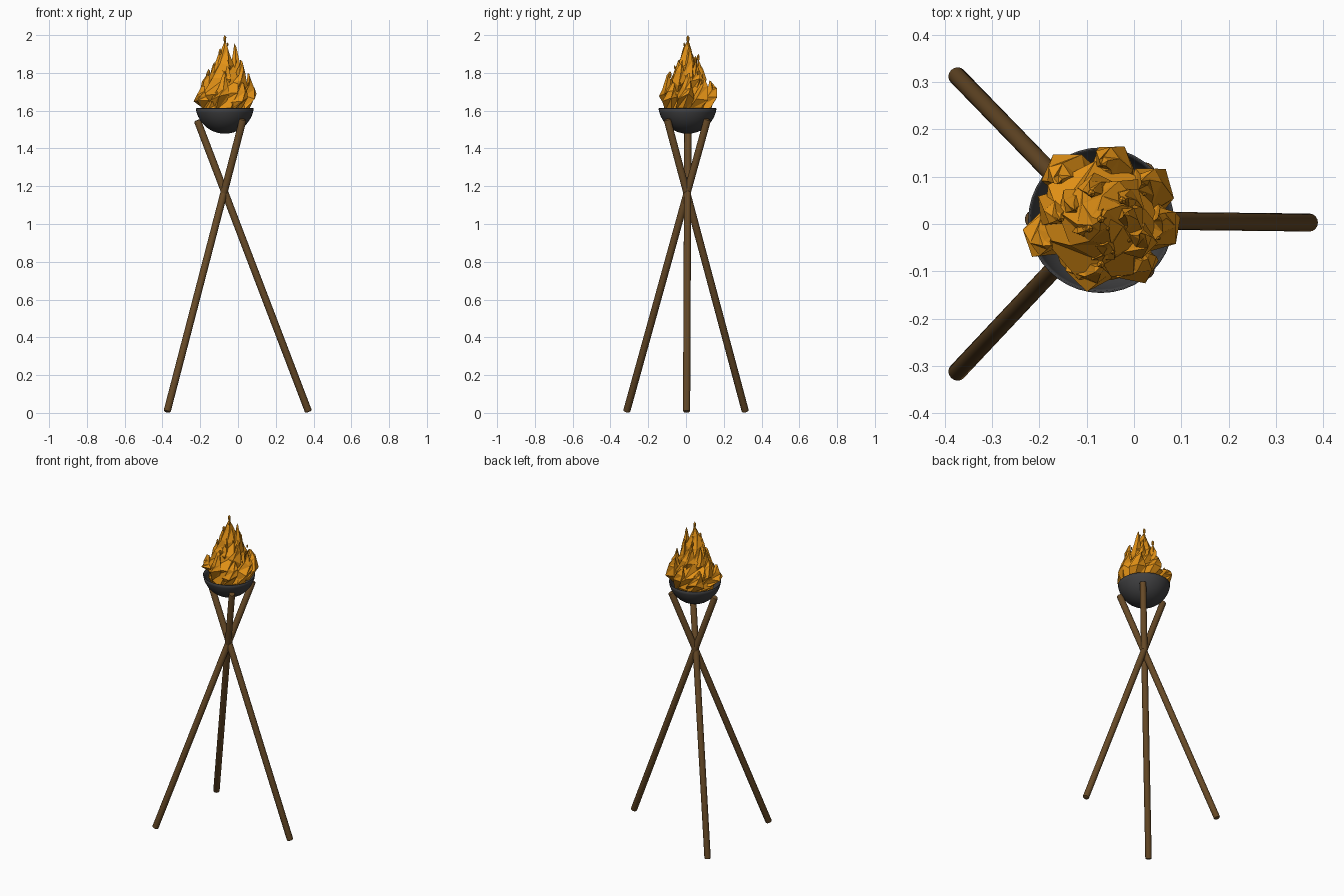
import bpy, bmesh, math, random
from mathutils import Vector, Matrix

random.seed(4)
if "Cube" in bpy.data.objects:
    bpy.data.objects.remove(bpy.data.objects["Cube"], do_unlink=True)

CENTER = Vector((-0.07, 0.008, 0))


def material(name, color, rough=0.8):
    m = bpy.data.materials.new(name)
    m.use_nodes = True
    m.diffuse_color = (*color, 1)
    bsdf = next(n for n in m.node_tree.nodes if n.type == 'BSDF_PRINCIPLED')
    bsdf.inputs["Base Color"].default_value = (*color, 1)
    bsdf.inputs["Roughness"].default_value = rough
    return m


WOOD = material("brown wood", (0.135, 0.068, 0.02))
IRON = material("dark iron", (0.05, 0.05, 0.052))
FIRE = material("orange flame", (0.78, 0.29, 0.008))


def finish(name, bm, mat, smooth=False):
    bmesh.ops.recalc_face_normals(bm, faces=bm.faces)
    me = bpy.data.meshes.new(name)
    bm.to_mesh(me)
    bm.free()
    me.materials.append(mat)
    ob = bpy.data.objects.new(name, me)
    bpy.context.collection.objects.link(ob)
    if smooth:
        bpy.ops.object.select_all(action='DESELECT')
        ob.select_set(True)
        bpy.context.view_layer.objects.active = ob
        bpy.ops.object.shade_smooth_by_angle(angle=math.radians(40))
    return ob


def skin(bm, rings, tip):
    """Join rings of points with triangles, then close both ends."""
    rows = [[bm.verts.new(p) for p in ring] for ring in rings]
    n = len(rows[0])
    for a, b in zip(rows, rows[1:]):
        for i in range(n):
            j = (i + 1) % n
            bm.faces.new((a[i], a[j], b[j]))
            bm.faces.new((a[i], b[j], b[i]))
    top = bm.verts.new(tip)
    for i in range(n):
        bm.faces.new((rows[-1][i], rows[-1][(i + 1) % n], top))
    bm.faces.new(rows[0][::-1])


def circle(c, r, n, turn=0.0, rough=0.0):
    pts = []
    for i in range(n):
        a = turn + math.tau * i / n
        s = r * (1 + random.uniform(-rough, rough))
        lift = random.uniform(-rough, rough) * 0.2
        pts.append(Vector((c[0] + s * math.cos(a), c[1] + s * math.sin(a), c[2] + lift)))
    return pts


# Three crossed poles with softened ends
def pole(name, foot, head):
    foot, head = Vector(foot), Vector(head)
    axis = head - foot
    place = Matrix.Translation((foot + head) / 2) @ axis.to_track_quat('Z', 'Y').to_matrix().to_4x4()
    bm = bmesh.new()
    bmesh.ops.create_cone(bm, cap_ends=True, segments=16, radius1=0.019, radius2=0.019,
                          depth=axis.length, matrix=place)
    caps = [e for e in bm.edges if any(len(f.verts) > 4 for f in e.link_faces)]
    bmesh.ops.bevel(bm, geom=caps, offset=0.008, segments=2, profile=0.5, affect='EDGES')
    finish(name, bm, WOOD, True)


pole("left_pole", (0.374, 0.003, 0.005), (-0.216, 0.01, 1.55))
pole("back_right_pole", (-0.376, 0.315, 0.005), (0.027, -0.1, 1.555))
pole("front_right_pole", (-0.376, -0.315, 0.005), (0.027, 0.114, 1.555))

# Open round bowl
bm = bmesh.new()
steps, sides = 10, 40
profile = []
for k in range(steps + 1):
    a = math.radians(82) * k / steps
    profile.append(bm.verts.new(CENTER + Vector((0.15 * math.sin(a) / math.sin(math.radians(82)), 0,
                                                 1.634 - 0.152 * math.cos(a)))))
edges = [bm.edges.new(pair) for pair in zip(profile, profile[1:])]
bmesh.ops.spin(bm, geom=profile + edges, cent=CENTER, axis=(0, 0, 1),
               angle=math.tau, steps=sides, use_duplicate=False)
bmesh.ops.remove_doubles(bm, verts=bm.verts, dist=0.0005)
bowl = finish("bowl", bm, IRON, True)
shell = bowl.modifiers.new("thickness", 'SOLIDIFY')
shell.thickness = 0.004
shell.offset = -1

# Twisted faceted body of the fire
bm = bmesh.new()
layers = [(1.53, 0.09), (1.6, 0.122), (1.685, 0.127), (1.77, 0.09), (1.85, 0.052), (1.92, 0.022)]
rings = [circle(CENTER + Vector((0, 0, z)), r, 7, 0.38 * k, 0.07) for k, (z, r) in enumerate(layers)]
skin(bm, rings, CENTER + Vector((0, 0, 1.97)))
finish("flame_body", bm, FIRE)


# Leaning tongues of fire that swirl around the body
def tongue(bm, tip, z0, r):
    tip = Vector(tip)
    out = Vector((tip.x, tip.y, 0)) - CENTER
    base = CENTER + Matrix.Rotation(-0.45, 3, 'Z') @ out * 0.75
    base.z = z0
    turn = random.uniform(0, math.tau)
    rings = []
    for t, w in ((0, 0.8), (0.35, 1), (0.65, 0.55), (0.87, 0.2)):
        c = base.lerp(tip, t)
        c.x += out.x * 0.25 * math.sin(math.pi * t)
        c.y += out.y * 0.25 * math.sin(math.pi * t)
        rings.append(circle(c, r * w, 5, turn + t, 0.1))
    skin(bm, rings, tip)


outer = [(0.052, 0.02, 1.8), (0.015, 0.09, 1.77), (-0.07, 0.125, 1.76), (-0.16, 0.085, 1.73),
         (-0.157, 0.012, 1.82), (-0.175, -0.045, 1.73), (-0.07, -0.09, 1.8), (0.02, -0.06, 1.75)]
inner = [(-0.02, 0.02, 1.955), (-0.09, 0.065, 1.87), (-0.025, 0.052, 1.88), (-0.097, -0.01, 1.92),
         (-0.055, -0.04, 1.87), (0.012, -0.02, 1.87), (-0.125, 0.03, 1.86)]
bm = bmesh.new()
for tip in outer:
    tongue(bm, tip, 1.6, 0.05)
finish("outer_flames", bm, FIRE)
bm = bmesh.new()
for tip in inner:
    tongue(bm, tip, 1.68, 0.04)
tongue(bm, (-0.07, 0.01, 1.985), 1.75, 0.035)
finish("inner_flames", bm, FIRE)

# Small sparks drifting off the tips
bm = bmesh.new()
sparks = [(-0.07, 0.01, 1.98), (-0.155, 0.012, 1.8), (-0.025, 0.05, 1.87), (-0.09, 0.065, 1.88),
          (-0.095, -0.01, 1.91), (-0.07, -0.085, 1.79), (-0.055, -0.01, 1.95), (0.022, 0.063, 1.8),
          (0.052, -0.03, 1.74), (-0.045, -0.06, 1.83), (-0.01, -0.035, 1.86), (-0.07, 0.14, 1.73)]
for k, p in enumerate(sparks):
    r = 0.009 if k < 6 else 0.005
    bmesh.ops.create_icosphere(bm, subdivisions=1, radius=r,
                               matrix=Matrix.Translation(p) @ Matrix.Diagonal((1, 1, 2.2, 1)))
finish("sparks", bm, FIRE)
